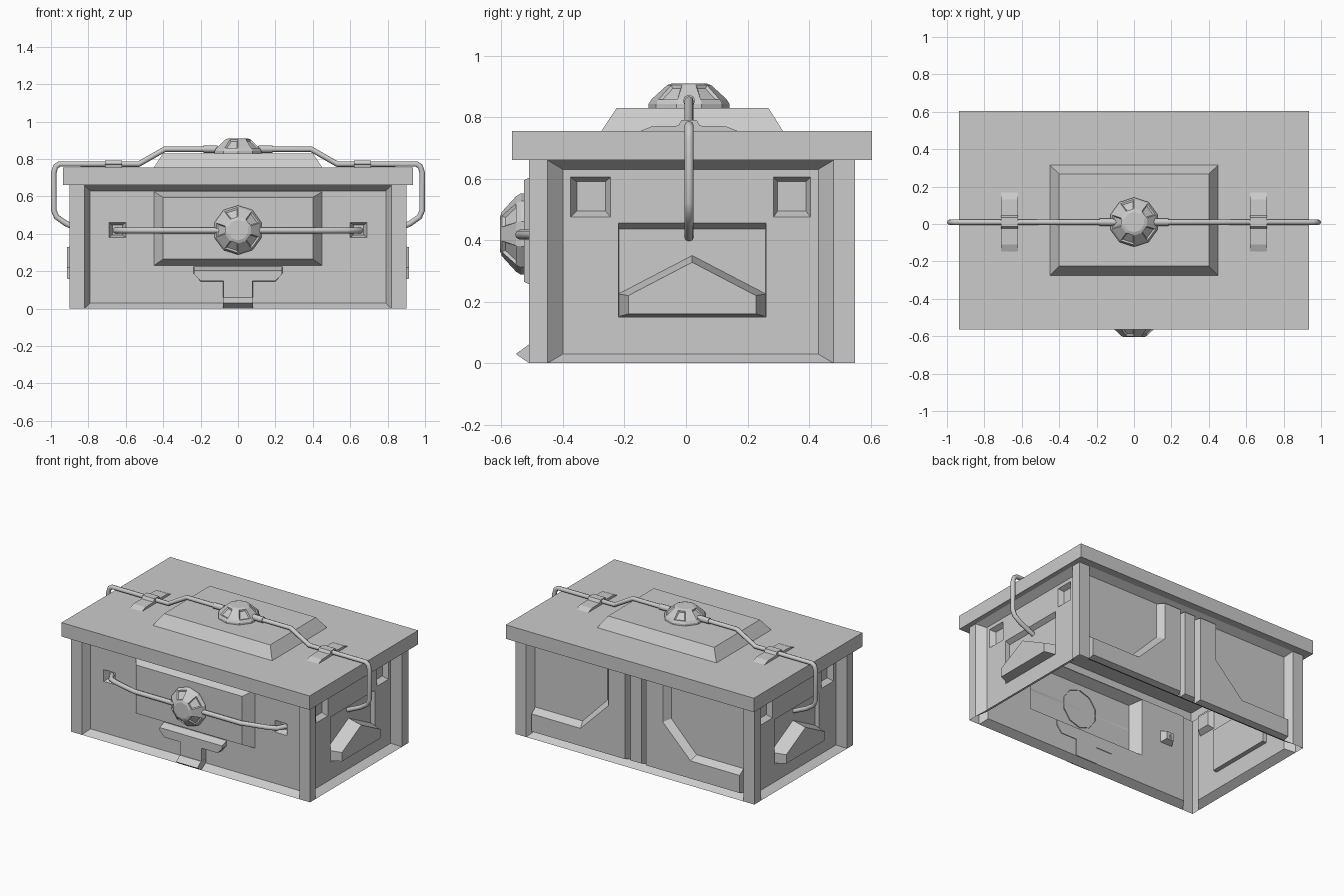
import bpy, bmesh, math
from mathutils import Vector, Matrix

if "Cube" in bpy.data.objects:
    bpy.data.objects.remove(bpy.data.objects["Cube"])


def finish(name, bm, out=None):
    bmesh.ops.remove_doubles(bm, verts=bm.verts, dist=0.0005)
    bmesh.ops.recalc_face_normals(bm, faces=bm.faces)
    if out:
        total = sum((f.normal * f.calc_area() for f in bm.faces), Vector())
        if total.dot(Vector(out)) < 0:
            bmesh.ops.reverse_faces(bm, faces=bm.faces)
    me = bpy.data.meshes.new(name)
    bm.to_mesh(me)
    bm.free()
    ob = bpy.data.objects.new(name, me)
    bpy.context.collection.objects.link(ob)
    return ob


def rect(u0, u1, v0, v1):
    return [(u0, v0), (u1, v0), (u1, v1), (u0, v1)]


def loop(bm, pts, d, fmap):
    return [bm.verts.new(fmap(u, v, d)) for u, v in pts]


def band(bm, a, b):
    for i in range(len(a)):
        j = (i + 1) % len(a)
        bm.faces.new((a[i], a[j], b[j], b[i]))


def holed(bm, loops):
    edges = []
    for lp in loops:
        for i in range(len(lp)):
            edges.append(bm.edges.get((lp[i - 1], lp[i])) or bm.edges.new((lp[i - 1], lp[i])))
    n = (loops[0][1].co - loops[0][0].co).cross(loops[0][2].co - loops[0][1].co)
    bmesh.ops.triangle_fill(bm, use_beauty=True, edges=edges, normal=n)


def plate(bm, outer, d, features, fmap):
    """Flat sheet with raised or sunken features (outline, inner outline, depth)."""
    loops = [outer]
    for base, inner, depth in features:
        a = loop(bm, base, d, fmap)
        b = loop(bm, inner, depth, fmap)
        band(bm, a, b)
        bm.faces.new(b)
        loops.append(a)
    holed(bm, loops)


def wall(name, span, posts, bevel, features, fmap, out):
    bm = bmesh.new()
    (u0, u1), (p0, p1) = span, posts
    for a, b in ((u0, p0), (p1, u1)):
        bm.faces.new(loop(bm, rect(a, b, 0, 0.66), 0, fmap))
    rim = loop(bm, rect(p0, p1, 0, 0.66), 0, fmap)
    inner = loop(bm, rect(p0 + bevel, p1 - bevel, 0.03, 0.63), -0.05, fmap)
    band(bm, rim, inner)
    plate(bm, inner, -0.05, features, fmap)
    return finish(name, bm, out)


def solid(name, base, d0, top, d1, fmap):
    bm = bmesh.new()
    a, b = loop(bm, base, d0, fmap), loop(bm, top, d1, fmap)
    band(bm, a, b)
    bm.faces.new(a)
    bm.faces.new(b)
    return finish(name, bm)


def front(u, v, d): return (u, -0.51 - d, v)
def back(u, v, d): return (u, 0.55 + d, v)
def top(u, v, d): return (u, v, 0.755 + d)
def extrude_x(u, v, d): return (d, u, v)


# Front wall: raised centre panel and two rod sockets
feats = [(rect(-0.45, 0.45, 0.23, 0.625), rect(-0.40, 0.40, 0.265, 0.595), 0.017)]
for s in (-1, 1):
    c = 0.645 * s
    feats.append((rect(c - 0.045, c + 0.045, 0.38, 0.46),
                  rect(c - 0.027, c + 0.027, 0.395, 0.447), -0.09))
wall("front_wall", (-0.9, 0.9), (-0.82, 0.82), 0.03, feats, front, (0, -1, 0))

# Back wall: raised stepped plates either side of a narrow groove pair
feats = []
for s in (-1, 1):
    base = [(0.07, 0.032), (0.785, 0.032), (0.785, 0.195), (0.43, 0.195), (0.24, 0.39), (0.24, 0.627), (0.07, 0.627)]
    face = [(0.08, 0.045), (0.785, 0.045), (0.785, 0.165), (0.415, 0.165), (0.205, 0.375), (0.205, 0.627), (0.08, 0.627)]
    feats.append(([(s * u, v) for u, v in base], [(s * u, v) for u, v in face], -0.007))
feats.append((rect(-0.05, 0.05, 0.032, 0.627), rect(-0.042, 0.042, 0.045, 0.627), -0.012))
wall("back_wall", (-0.9, 0.9), (-0.82, 0.82), 0.03, feats, back, (0, 1, 0))

# Side walls: two square pockets, a sunken centre and a chevron block
for s, side in ((-1, "left"), (1, "right")):
    def fmap(u, v, d, s=s): return (s * (0.9 + d), u, v)
    feats = [(rect(-0.375, -0.245, 0.475, 0.605), rect(-0.355, -0.262, 0.495, 0.59), -0.085),
             (rect(0.285, 0.405, 0.475, 0.605), rect(0.298, 0.39, 0.495, 0.59), -0.085),
             (rect(-0.22, 0.26, 0.15, 0.455), rect(-0.218, 0.258, 0.152, 0.437), -0.08)]
    wall(side + "_wall", (-0.51, 0.55), (-0.45, 0.48), 0.05, feats, fmap, (s, 0, 0))
    solid(side + "_chevron",
          [(-0.22, 0.151), (0.26, 0.151), (0.26, 0.225), (0.02, 0.35), (-0.22, 0.225)], -0.08,
          [(-0.187, 0.16), (0.227, 0.16), (0.227, 0.22), (0.02, 0.328), (-0.187, 0.22)], 0.015, fmap)

# Lid: hollow overhanging slab with a raised centre
bm = bmesh.new()
slab = rect(-0.935, 0.935, -0.565, 0.605)
low, high = loop(bm, slab, -0.095, top), loop(bm, slab, 0, top)
band(bm, low, high)
holed(bm, [low, loop(bm, rect(-0.9, 0.9, -0.51, 0.55), -0.095, top)])
plate(bm, high, 0, [(rect(-0.45, 0.45, -0.275, 0.315), rect(-0.40, 0.40, -0.225, 0.268), 0.075)], top)
finish("lid", bm, (0, 0, 1))

# T-shaped latch and its folded lip
solid("latch_plate",
      [(-0.237, 0.226), (-0.237, 0.19), (-0.2, 0.145), (-0.08, 0.145), (-0.08, 0.03),
       (0.08, 0.03), (0.08, 0.145), (0.2, 0.145), (0.237, 0.19), (0.237, 0.226)], -0.055,
      [(-0.235, 0.205), (-0.235, 0.185), (-0.2, 0.148), (-0.078, 0.148), (-0.078, 0.035),
       (0.078, 0.035), (0.078, 0.148), (0.2, 0.148), (0.235, 0.185), (0.235, 0.205)], -0.003, front)
lip = [(-0.465, 0.06), (-0.512, 0.06), (-0.553, 0.03), (-0.51, 0.0), (-0.465, 0.03)]
solid("latch_lip", lip, -0.08, lip, 0.08, extrude_x)


# Ten-sided dome knobs with sunken facets
def knob(name, matrix, height):
    bm = bmesh.new()
    n, rings = 10, []
    for r, h in ((0.132, -0.05), (0.132, 0.15), (0.122, 0.35), (0.072, 0.92), (0.055, 1.0), (0.03, 1.0)):
        rings.append([bm.verts.new((r * math.cos(2 * math.pi * (i + 0.5) / n),
                                    r * math.sin(2 * math.pi * (i + 0.5) / n), h * height)) for i in range(n)])
    for a, b in zip(rings, rings[1:]):
        band(bm, a, b)
    bm.faces.new(rings[-1])
    bmesh.ops.recalc_face_normals(bm, faces=bm.faces)
    bm.faces.ensure_lookup_table()
    bmesh.ops.inset_individual(bm, faces=[bm.faces[2 * n + i] for i in range(0, n, 2)],
                               thickness=0.01, depth=-0.008)
    bm.transform(matrix)
    finish(name, bm)


knob("top_knob", Matrix.Translation((0, 0.01, 0.83)), 0.08)
knob("front_knob", Matrix.Translation((0, -0.525, 0.42)) @ Matrix.Rotation(math.pi / 2, 4, 'X'), 0.08)


# Rods
def tube(name, pts, r):
    cu = bpy.data.curves.new(name, 'CURVE')
    cu.dimensions = '3D'
    cu.bevel_depth = r
    cu.bevel_resolution = 2
    cu.use_fill_caps = True
    sp = cu.splines.new('POLY')
    sp.points.add(len(pts) - 1)
    for p, q in zip(sp.points, pts):
        p.co = (*q, 1)
    bpy.context.collection.objects.link(bpy.data.objects.new(name, cu))


def mirrored(half):
    return [(-x, y, z) for x, y, z in half[::-1]] + half


tube("front_rod", mirrored([(0.40, -0.54, 0.418), (0.58, -0.495, 0.418),
                            (0.625, -0.475, 0.418), (0.655, -0.42, 0.418)]), 0.016)
tube("top_rod", mirrored([(0.39, 0.01, 0.853), (0.53, 0.01, 0.773), (0.955, 0.01, 0.773),
                          (0.975, 0.01, 0.76), (0.985, 0.01, 0.725), (0.985, 0.01, 0.525),
                          (0.97, 0.01, 0.49), (0.92, 0.01, 0.455), (0.82, 0.01, 0.41)]), 0.015)

# Rod collars and lid clips
clip = [(-0.148, 0.755), (-0.11, 0.77), (-0.025, 0.772), (-0.014, 0.791), (0.034, 0.791),
        (0.045, 0.772), (0.13, 0.77), (0.168, 0.755)]
for s, side in ((-1, "left"), (1, "right")):
    tube(side + "_collar", [(s * 0.11, 0.01, 0.853), (s * 0.185, 0.01, 0.853)], 0.02)
    solid(side + "_clip", clip, s * 0.62, clip, s * 0.71, extrude_x)
